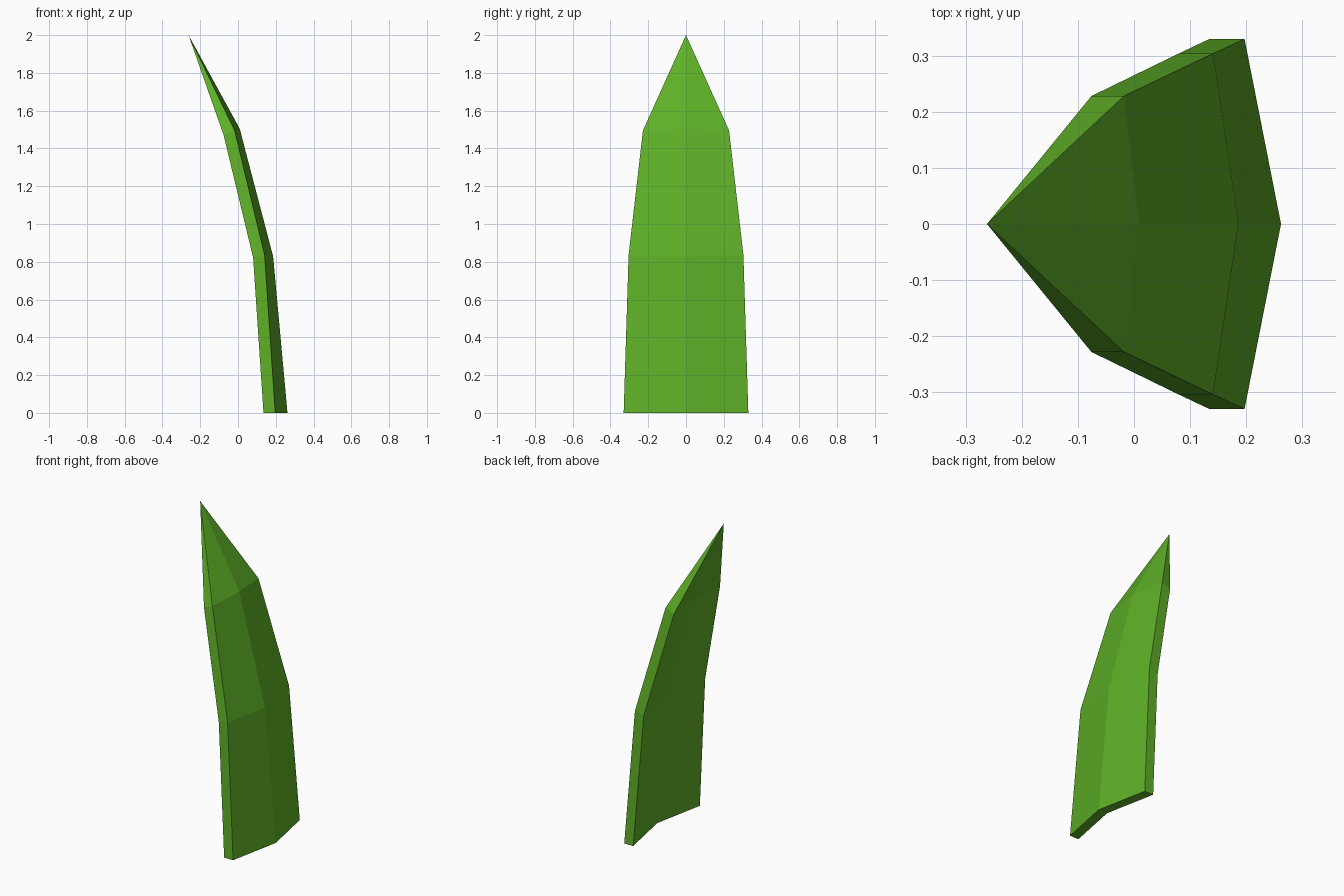
import bpy
import bmesh

cube = bpy.data.objects.get("Cube")
if cube:
    bpy.data.objects.remove(cube, do_unlink=True)

# Leaf green for the whole blade
green = bpy.data.materials.new("leaf green")
green.use_nodes = True
colour = (0.112, 0.43, 0.02, 1)
green.diffuse_color = colour
green.node_tree.nodes["Principled BSDF"].inputs["Base Color"].default_value = colour

# Levels: half width, then (x, z) of outer edge, outer ridge, inner ridge, inner edge
LEVELS = [
    (0.33, (0.197, 0), (0.262, 0), (0.2, 0), (0.135, 0)),
    (0.304, (0.141, 0.835), (0.186, 0.828), (0.125, 0.815), (0.08, 0.822)),
    (0.228, (-0.018, 1.495), (0.009, 1.505), (-0.047, 1.475), (-0.076, 1.47)),
]
TIP = (-0.262, 0, 2)

bm = bmesh.new()


def add_ring(half, outer, ridge, hollow, inner):
    """Chevron cross-section, folded along the blade's centre line."""
    section = [(outer, -half), (ridge, 0), (outer, half),
               (inner, half), (hollow, 0), (inner, -half)]
    return [bm.verts.new((x, y, z)) for (x, z), y in section]


rings = [add_ring(*level) for level in LEVELS]
tip = bm.verts.new(TIP)
count = len(rings[0])

# Walls between sections, then the point
for low, high in zip(rings, rings[1:]):
    for i in range(count):
        j = (i + 1) % count
        bm.faces.new((low[i], low[j], high[j], high[i]))
for i in range(count):
    bm.faces.new((rings[-1][i], rings[-1][(i + 1) % count], tip))

# Base, closed in two halves along the fold
a, b, c, d, e, f = rings[0]
bm.faces.new((a, b, e, f))
bm.faces.new((b, c, d, e))

bmesh.ops.recalc_face_normals(bm, faces=bm.faces[:])
mesh = bpy.data.meshes.new("grass_blade")
bm.to_mesh(mesh)
bm.free()
mesh.materials.append(green)
blade = bpy.data.objects.new("grass_blade", mesh)
bpy.context.collection.objects.link(blade)
